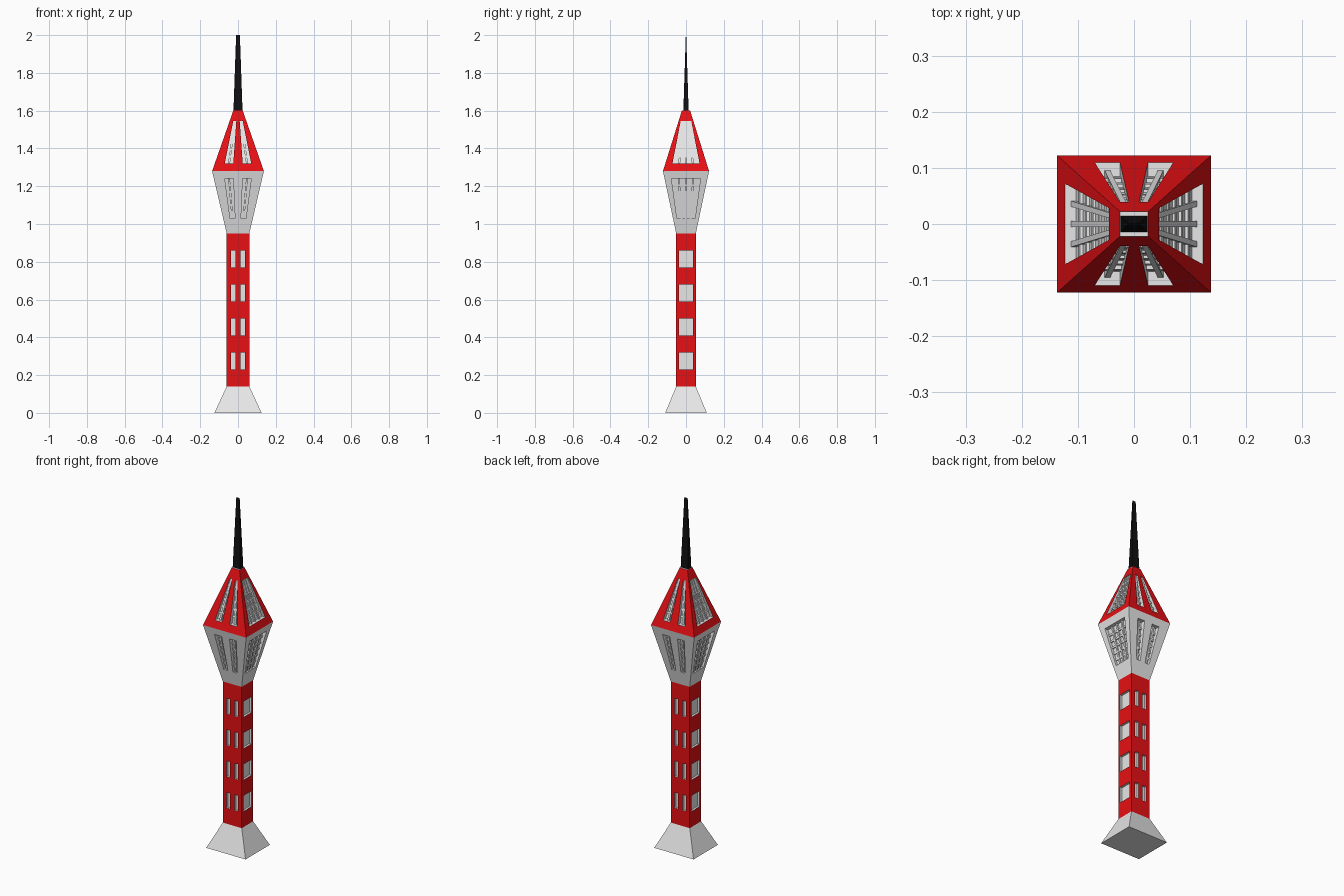
import bpy
from mathutils import Vector

cube = bpy.data.objects.get("Cube")
if cube:
    bpy.data.objects.remove(cube)


def material(name, rgb):
    m = bpy.data.materials.new(name)
    m.use_nodes = True
    m.diffuse_color = (*rgb, 1)
    m.node_tree.nodes["Principled BSDF"].inputs["Base Color"].default_value = (*rgb, 1)
    return m


RED = material("red", (0.8, 0.005, 0.007))
GREY = material("light grey", (0.8, 0.8, 0.8))
BLACK = material("black", (0.005, 0.005, 0.005))


class Part:
    """Collects polygons and turns them into one object."""

    def __init__(self, name, *mats):
        self.name, self.mats = name, mats
        self.verts, self.faces, self.slots = [], [], []

    def poly(self, points, slot=0):
        start = len(self.verts)
        self.verts += points
        self.faces.append(range(start, start + len(points)))
        self.slots.append(slot)

    def build(self):
        mesh = bpy.data.meshes.new(self.name)
        mesh.from_pydata(self.verts, [], self.faces)
        for m in self.mats:
            mesh.materials.append(m)
        mesh.polygons.foreach_set("material_index", self.slots)
        obj = bpy.data.objects.new(self.name, mesh)
        bpy.context.collection.objects.link(obj)
        return obj


def lerp(a, b, t):
    return a + (b - a) * t


def frustum(name, z0, z1, low, high, mat):
    part = Part(name, mat)
    signs = ((-1, -1), (1, -1), (1, 1), (-1, 1))
    a = [(x * low[0], y * low[1], z0) for x, y in signs]
    b = [(x * high[0], y * high[1], z1) for x, y in signs]
    part.poly(a[::-1])
    part.poly(b)
    for i in range(4):
        j = (i + 1) % 4
        part.poly([a[i], a[j], b[j], b[i]])
    part.build()


def windowed_section(name, z0, z1, low, high, rows, front, side, depths, wall, lattice=0):
    """Tapered square tube with recessed windows; front and side hold the column
    edges as (bottom, top) pairs, measured at the lowest and highest row edge."""
    walls = Part(name + "_walls", wall, GREY)
    bars = Part(name + "_window_bars", GREY)
    zs = [z0] + [z for row in rows for z in row] + [z1]
    for normal in (Vector((0, -1, 0)), Vector((1, 0, 0)), Vector((0, 1, 0)), Vector((-1, 0, 0))):
        axis = Vector((0, 0, 1)).cross(normal)
        n, u = (1, 0) if normal.y else (0, 1)
        columns = front if normal.y else side
        depth = depths[0] if normal.y else depths[1]

        def half(k, z):
            return lerp(low[k], high[k], (z - z0) / (z1 - z0))

        def point(across, z, d=0):
            # recess scales with the width, so it narrows along with the tower
            out = half(n, z) * (1 - d / max(low[n], high[n]))
            return axis * across + normal * out + Vector((0, 0, z))

        def edge(i, z):
            if i in (0, len(columns) + 1):
                return half(u, z) * (1 if i else -1)
            bottom, top = columns[i - 1]
            return lerp(bottom, top, (z - zs[1]) / (zs[-2] - zs[1]))

        def bar(left, right, za, zb, d):
            ring = ((left, za), (right, za), (right, zb), (left, zb))
            outer = [point(f(z), z, d) for f, z in ring]
            inner = [point(f(z), z, depth) for f, z in ring]
            bars.poly(outer)
            for k in range(4):
                m = (k + 1) % 4
                bars.poly([outer[m], outer[k], inner[k], inner[m]])

        for i in range(len(columns) + 1):
            for r in range(len(zs) - 1):
                za, zb = zs[r], zs[r + 1]
                ring = ((i, za), (i + 1, za), (i + 1, zb), (i, zb))
                face = [point(edge(c, z), z) for c, z in ring]
                if i % 2 == 0 or r % 2 == 0:
                    walls.poly(face)
                    continue
                # reveals and pane
                pane = [point(edge(c, z), z, depth) for c, z in ring]
                walls.poly(pane, 1)
                for k in range(4):
                    m = (k + 1) % 4
                    walls.poly([face[k], face[m], pane[m], pane[k]], 1)
                if not lattice:
                    continue
                # upright and level bars
                uprights = 1 if normal.y else 3
                for k in range(uprights):
                    def centre(z, t=(k + 1) / (uprights + 1)):
                        return lerp(edge(i, z), edge(i + 1, z), t)
                    bar(lambda z: centre(z) - 0.005, lambda z: centre(z) + 0.005,
                        za, zb, depth * 0.55)
                for k in range(lattice):
                    z = lerp(za, zb, (k + 1) / (lattice + 1))
                    bar(lambda z: edge(i, z), lambda z: edge(i + 1, z),
                        z - 0.005, z + 0.005, depth * 0.7)
    walls.build()
    if lattice:
        bars.build()


def mirrored(*pairs):
    return [(-a, -b) for a, b in reversed(pairs)] + list(pairs)


# foot
frustum("foot", 0, 0.14, (0.125, 0.11), (0.06, 0.052), GREY)

# shaft with four storeys of windows
storeys = [(0.23 + 0.18 * k, 0.32 + 0.18 * k) for k in range(4)]
windowed_section("shaft", 0.14, 0.95, (0.06, 0.052), (0.06, 0.052), storeys,
                 mirrored((0.014, 0.014), (0.037, 0.037)), mirrored((0.037, 0.037)),
                 (0.012, 0.012), RED)

# flared lookout
windowed_section("lookout", 0.95, 1.28, (0.06, 0.052), (0.137, 0.122), [(1.03, 1.24)],
                 mirrored((0.016, 0.025), (0.042, 0.07)), mirrored((0.048, 0.077)),
                 (0.028, 0.022), GREY, lattice=5)

# roof
windowed_section("roof", 1.28, 1.6, (0.137, 0.122), (0.025, 0.022), [(1.32, 1.545)],
                 mirrored((0.025, 0.009), (0.07, 0.025)), mirrored((0.072, 0.028)),
                 (0.028, 0.022), RED, lattice=5)

# roof cap and spire
frustum("roof_cap", 1.595, 1.601, (0.025, 0.022), (0.025, 0.022), GREY)
frustum("spire", 1.6, 2.0, (0.024, 0.014), (0.01, 0.001), BLACK)
